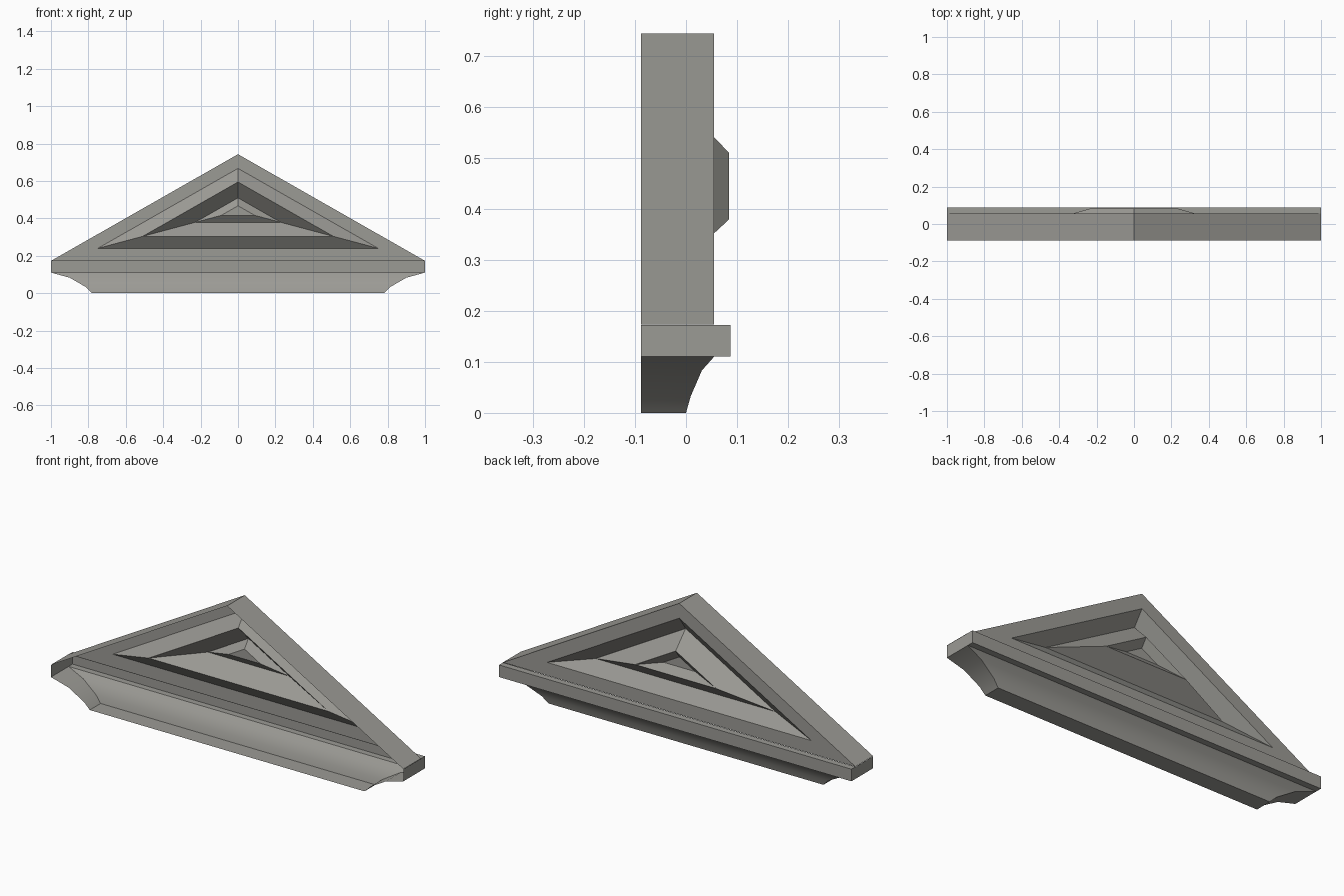
import bpy, bmesh

if "Cube" in bpy.data.objects:
    bpy.data.objects.remove(bpy.data.objects["Cube"])

BACK = -0.088   # open wall side of the hollow shell
FACE = 0.055    # plane of the gable frame

stone = bpy.data.materials.new("warm grey stone")
stone.diffuse_color = (0.33, 0.325, 0.30, 1)
stone.use_nodes = True
stone.node_tree.nodes["Principled BSDF"].inputs["Base Color"].default_value = stone.diffuse_color


def loft(name, rings, closed, cap_first=False, cap_last=False, skip=None):
    """Join successive rings of points with quads, leaving out flat slivers."""
    bm = bmesh.new()
    vs = [[bm.verts.new(p) for p in r] for r in rings]
    n = len(rings[0])
    for k in range(len(vs) - 1):
        for i in range(n if closed else n - 1):
            if skip and skip(k, i):
                continue
            j = (i + 1) % n
            bm.faces.new((vs[k][i], vs[k][j], vs[k + 1][j], vs[k + 1][i]))
    if cap_first:
        bm.faces.new(vs[0][::-1])
    if cap_last:
        bm.faces.new(vs[-1])
    flat = [f for f in bm.faces if f.calc_area() < 1e-7]
    bmesh.ops.delete(bm, geom=flat, context='FACES')
    bmesh.ops.remove_doubles(bm, verts=bm.verts, dist=1e-5)
    bmesh.ops.recalc_face_normals(bm, faces=bm.faces)
    me = bpy.data.meshes.new(name)
    bm.to_mesh(me)
    bm.free()
    me.materials.append(stone)
    ob = bpy.data.objects.new(name, me)
    bpy.context.collection.objects.link(ob)
    return ob


def triangle(w, y):
    """Gable triangle of half width w; all of them share one centre."""
    base = 0.44 - 0.267 * w
    return [(-w, y, base), (w, y, base), (0, y, 0.44 + 0.303 * w)]


# gable: roof slopes, frame, sunken moulding, raised moulding, small sunken centre
steps = [(1, BACK), (1, FACE), (0.75, FACE), (0.51, 0.003), (0.23, 0.084), (0.09, 0.053)]
loft("gable", [triangle(w, y) for w, y in steps], True, cap_last=True,
     skip=lambda k, i: k == 0 and i == 0)


def u_ring(hx, y, z):
    """Three-sided plan outline, open at the wall."""
    return [(-hx, BACK, z), (-hx, y, z), (hx, y, z), (hx, BACK, z)]


# cornice: cove rising to a projecting flat band
levels = [(0.78, 0, 0), (0.812, 0.009, 0.032), (0.9, 0.031, 0.083), (1, 0.055, 0.11),
          (1, 0.087, 0.11), (1, 0.087, 0.172), (1, FACE, 0.172)]
cornice = loft("cornice", [u_ring(*l) for l in levels], False, cap_first=True)

bpy.context.view_layer.objects.active = cornice
cornice.select_set(True)
bpy.ops.object.shade_smooth_by_angle(angle=0.55)
